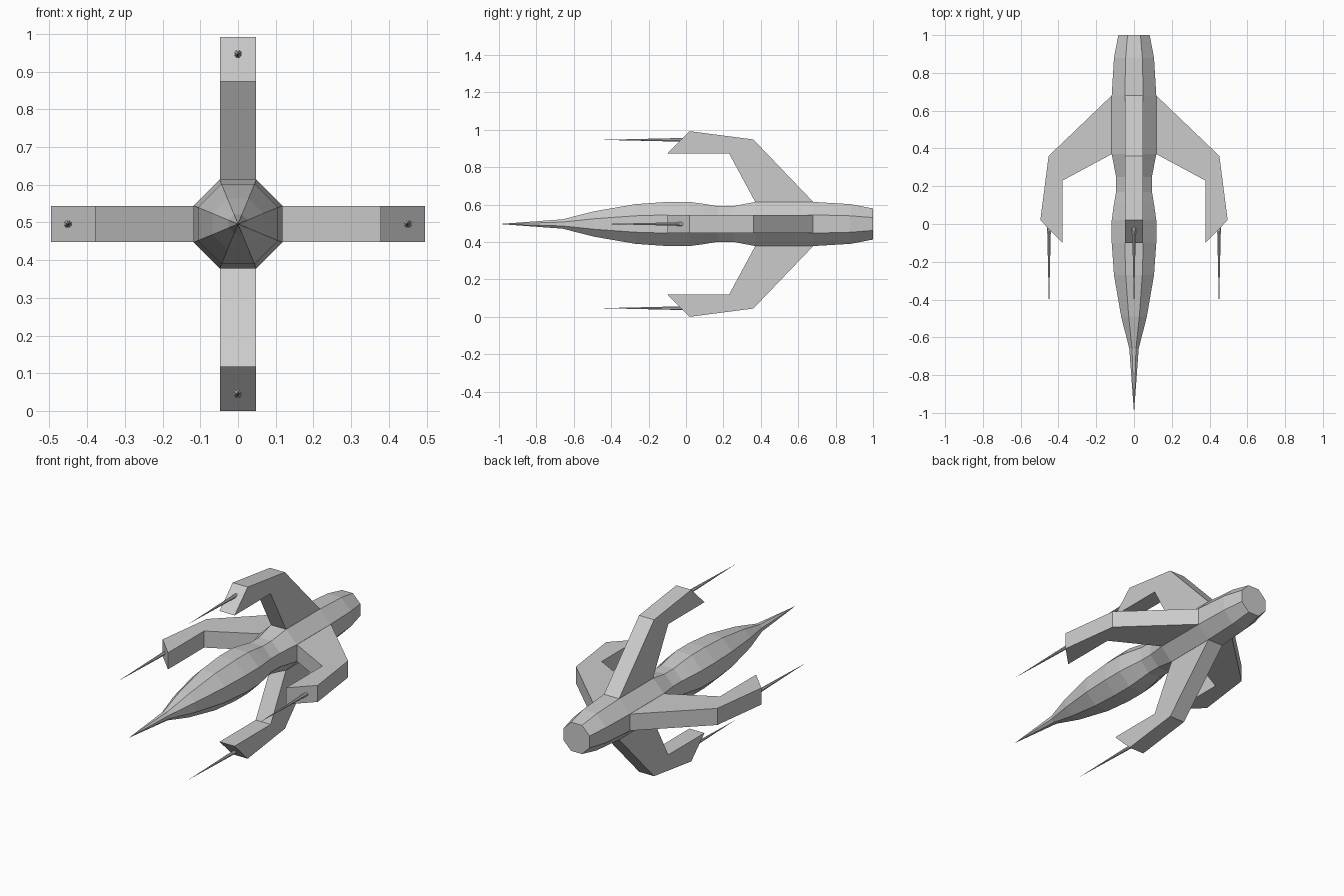
import bpy, bmesh, math
from mathutils import Matrix, Vector

cube = bpy.data.objects.get("Cube")
if cube:
    bpy.data.objects.remove(cube, do_unlink=True)

CENTRE = Vector((0, 0, 0.496))

grey = bpy.data.materials.new("hull grey")
grey.use_nodes = True
grey.diffuse_color = (0.6, 0.6, 0.6, 1)
grey.node_tree.nodes["Principled BSDF"].inputs["Base Color"].default_value = (0.6, 0.6, 0.6, 1)


def finish(name, bm):
    """Turn a bmesh into a flat shaded object on the ship's axis."""
    bmesh.ops.recalc_face_normals(bm, faces=bm.faces)
    mesh = bpy.data.meshes.new(name)
    bm.to_mesh(mesh)
    bm.free()
    mesh.materials.append(grey)
    obj = bpy.data.objects.new(name, mesh)
    obj.location = CENTRE
    bpy.context.collection.objects.link(obj)
    return obj


def lathe(name, profile, sides, offset=0.0, turn=0.0):
    """Pointed body along y; profile holds (y, distance to flat side)."""
    bm = bmesh.new()
    tip = bm.verts.new((0, profile[0][0], offset))
    rings = []
    for y, flat in profile[1:]:
        r = flat / math.cos(math.pi / sides)
        angles = [2 * math.pi * (i + 0.5) / sides for i in range(sides)]
        rings.append([bm.verts.new((r * math.cos(a), y, offset + r * math.sin(a)))
                      for a in angles])
    for i in range(sides):
        j = (i + 1) % sides
        bm.faces.new((tip, rings[0][i], rings[0][j]))
        for a, b in zip(rings, rings[1:]):
            bm.faces.new((a[i], b[i], b[j], a[j]))
    bm.faces.new(rings[-1])
    bm.transform(Matrix.Rotation(turn, 4, 'Y'))
    return finish(name, bm)


def wing(name, turn):
    """Forward swept hooked arm, extruded across its width."""
    outline = [(0.68, 0.10), (0.68, 0.118), (0.36, 0.452), (0.02, 0.496),
               (-0.10, 0.378), (0.23, 0.378), (0.37, 0.118), (0.37, 0.10)]
    half = 0.048
    bm = bmesh.new()
    face = bm.faces.new([bm.verts.new((-half, y, r)) for y, r in outline])
    out = bmesh.ops.extrude_face_region(bm, geom=[face])
    verts = [g for g in out["geom"] if isinstance(g, bmesh.types.BMVert)]
    bmesh.ops.translate(bm, verts=verts, vec=(2 * half, 0, 0))
    bm.transform(Matrix.Rotation(turn, 4, 'Y'))
    return finish(name, bm)


# Octagonal hull with a needle nose and a narrow waist
hull = [(-1.0, 0), (-0.66, 0.025), (-0.49, 0.068), (-0.27, 0.106),
        (-0.10, 0.118), (0.02, 0.118), (0.10, 0.107), (0.17, 0.095),
        (0.25, 0.095), (0.37, 0.118), (0.68, 0.118), (0.88, 0.106), (1.0, 0.083)]
lathe("hull", hull, 8)

# Four arms in a cross, each with a needle gun
for k, side in enumerate(("top", "left", "bottom", "right")):
    angle = k * math.pi / 2
    wing(side + "_wing", angle)
    lathe(side + "_gun", [(-0.455, 0), (-0.02, 0.010), (0.0, 0.010)], 8, 0.45, angle)
